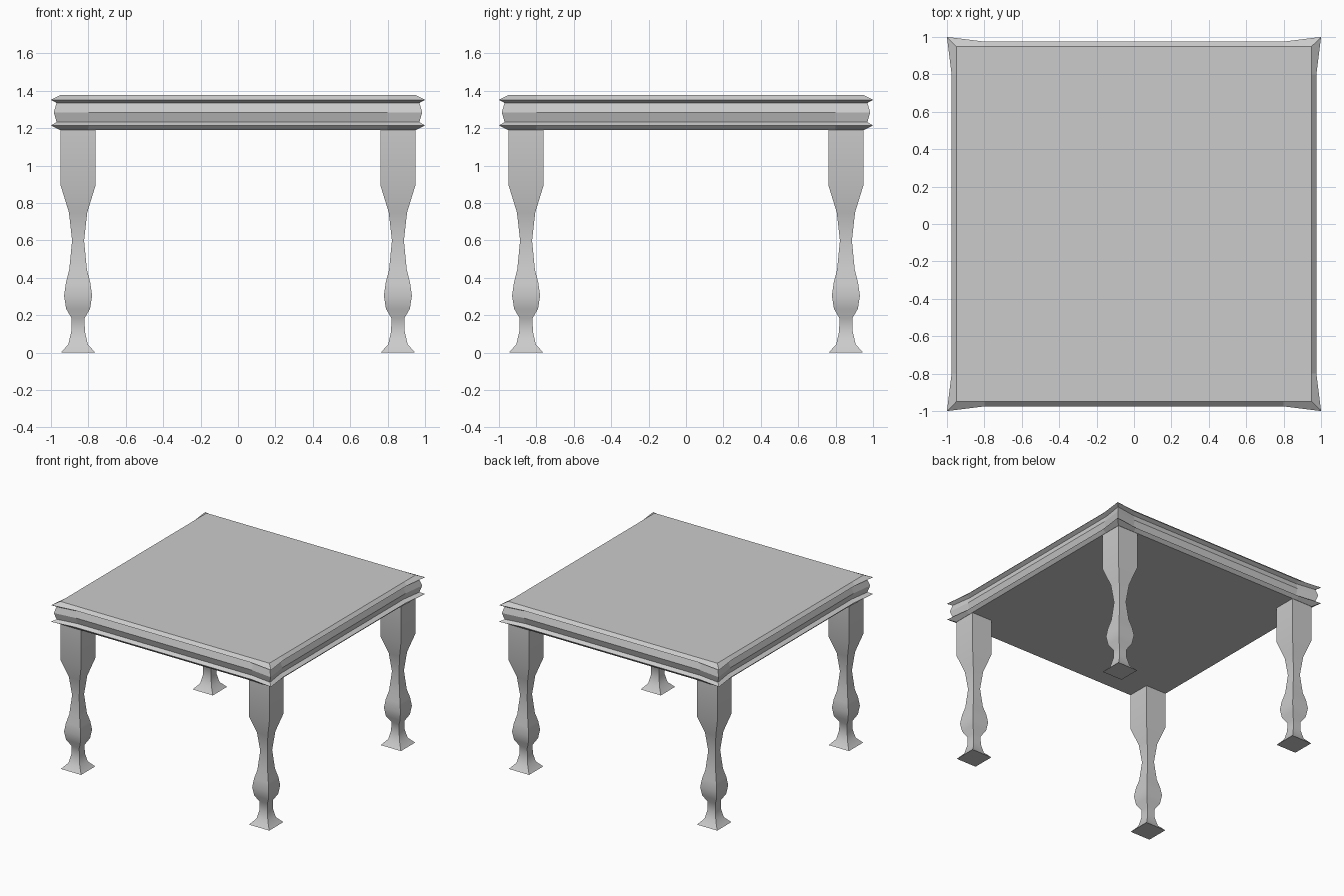
import bpy
import bmesh

cube = bpy.data.objects.get("Cube")
if cube:
    bpy.data.objects.remove(cube, do_unlink=True)

# One plain grey for the whole table
grey = bpy.data.materials.new("light_grey")
grey.use_nodes = True
colour = (0.6, 0.6, 0.6, 1.0)
grey.diffuse_color = colour
grey.node_tree.nodes["Principled BSDF"].inputs["Base Color"].default_value = colour


def loft(name, rings):
    """Skin a stack of equal-length rings and cap both ends."""
    bm = bmesh.new()
    loops = [[bm.verts.new(p) for p in ring] for ring in rings]
    n = len(loops[0])
    for low, high in zip(loops, loops[1:]):
        for i in range(n):
            j = (i + 1) % n
            bm.faces.new((low[i], low[j], high[j], high[i]))
    bm.faces.new(loops[0][::-1])
    bm.faces.new(loops[-1])
    bmesh.ops.recalc_face_normals(bm, faces=bm.faces)
    mesh = bpy.data.meshes.new(name)
    bm.to_mesh(mesh)
    bm.free()
    mesh.materials.append(grey)
    obj = bpy.data.objects.new(name, mesh)
    bpy.context.collection.objects.link(obj)
    return obj


def square_ring(half, z, cx=0, cy=0):
    return [(cx + sx * half, cy + sy * half, z)
            for sx, sy in ((-1, -1), (1, -1), (1, 1), (-1, 1))]


def flared_ring(corner, side, z):
    """Square whose corners flare out past its straight sides."""
    ring = []
    x, y = 1, 0  # outward direction of each side in turn
    for _ in range(4):
        for along, out in ((-0.8, side), (0.8, side), (corner, corner)):
            ring.append((x * out - y * along, y * out + x * along, z))
        x, y = -y, x
    return ring


# Moulded tabletop: corner reach, side reach, height
top_profile = [
    (0.95, 0.95, 1.19), (1.0, 0.975, 1.215), (0.97, 0.945, 1.233),
    (0.985, 0.962, 1.285), (0.97, 0.945, 1.335), (1.0, 0.975, 1.352),
    (0.95, 0.95, 1.377),
]
loft("tabletop", [flared_ring(*row) for row in top_profile])

# Turned square legs: half width, height
leg_profile = [
    (0.092, 0), (0.052, 0.045), (0.036, 0.115), (0.035, 0.185),
    (0.064, 0.235), (0.075, 0.305), (0.065, 0.375), (0.047, 0.445),
    (0.032, 0.6), (0.049, 0.75), (0.093, 0.893), (0.093, 1.19),
]
for side, sx in (("left", 1), ("right", -1)):
    for end, sy in (("front", -1), ("back", 1)):
        leg = loft(f"{end}_{side}_leg",
                   [square_ring(h, z, sx * 0.855, sy * 0.855) for h, z in leg_profile])
        bpy.ops.object.select_all(action="DESELECT")
        leg.select_set(True)
        bpy.context.view_layer.objects.active = leg
        bpy.ops.object.shade_smooth_by_angle(angle=0.9)
